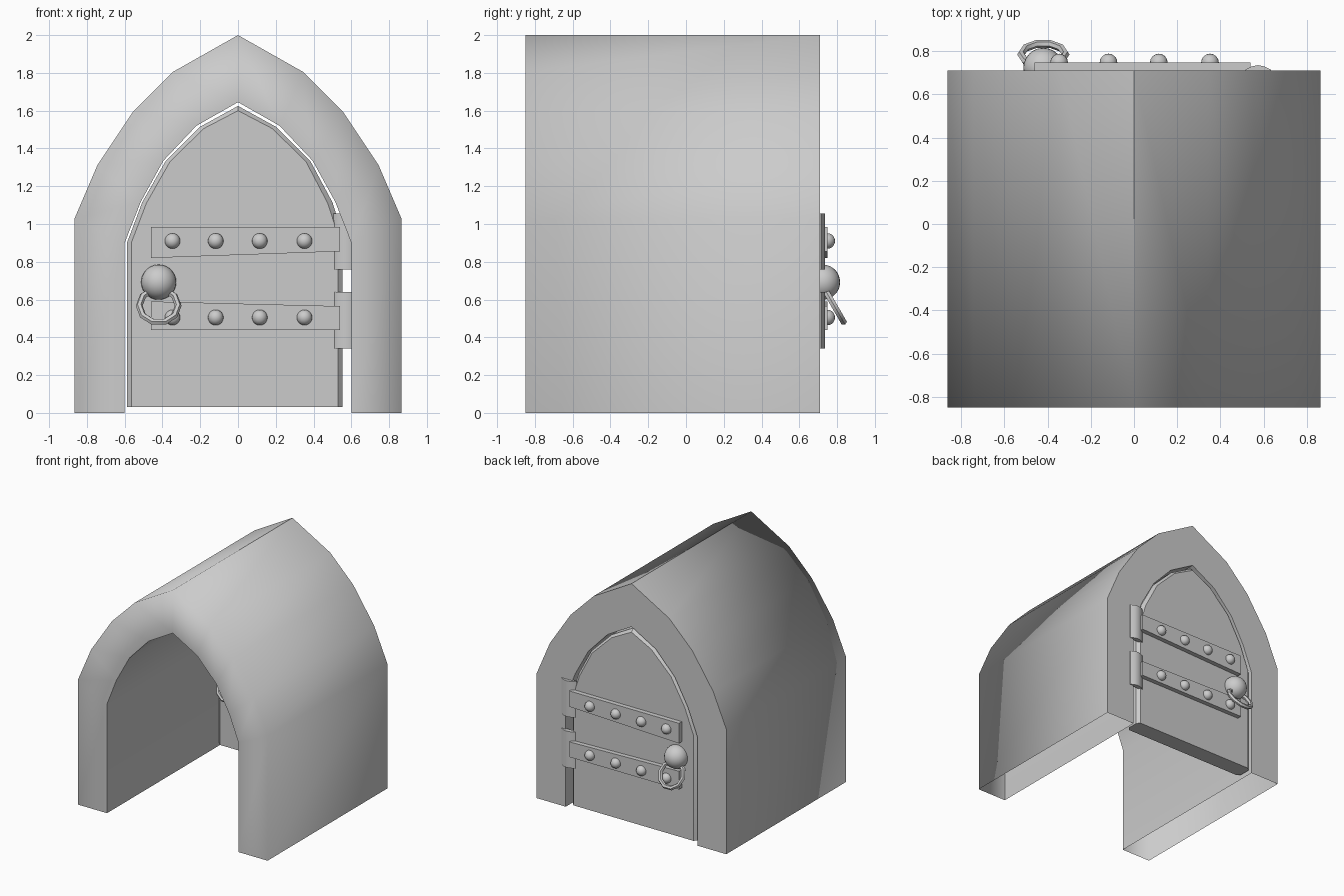
import bpy, bmesh, math

if "Cube" in bpy.data.objects:
    bpy.data.objects.remove(bpy.data.objects["Cube"])

grey = bpy.data.materials.new("stone grey")
grey.diffuse_color = (0.6, 0.6, 0.6, 1)
grey.use_nodes = True
grey.node_tree.nodes["Principled BSDF"].inputs["Base Color"].default_value = grey.diffuse_color
MID = 0.64  # middle plane of the door thickness


def finish(ob):
    ob.data.materials.append(grey)
    bpy.ops.object.select_all(action='DESELECT')
    ob.select_set(True)
    bpy.context.view_layer.objects.active = ob
    bpy.ops.object.shade_smooth_by_angle(angle=math.radians(35))
    return ob


def loft(name, rings, capped=True, skip=()):
    """Join matching rings of points; skip leaves out side faces by index."""
    bm = bmesh.new()
    loops = [[bm.verts.new(p) for p in r] for r in rings]
    n = len(loops[0])
    for a, b in zip(loops, loops[1:]):
        for i in range(n):
            if i not in skip:
                j = (i + 1) % n
                bm.faces.new((a[i], a[j], b[j], b[i]))
    if capped:
        bm.faces.new(loops[0])
        bm.faces.new(loops[-1])
    bmesh.ops.recalc_face_normals(bm, faces=bm.faces)
    me = bpy.data.meshes.new(name)
    bm.to_mesh(me)
    bm.free()
    ob = bpy.data.objects.new(name, me)
    bpy.context.collection.objects.link(ob)
    return finish(ob)


def at_y(points, y):
    return [(x, y, z) for x, z in points]


def ball(name, loc, r, seg, rings):
    bpy.ops.mesh.primitive_uv_sphere_add(radius=r, location=loc, segments=seg, ring_count=rings)
    ob = bpy.context.object
    ob.name = name
    return finish(ob)


def mirrored(half):
    """Half outline from the right foot to the apex, completed on the left."""
    return half + [(-x, z) for x, z in reversed(half[:-1])]


# Deep pointed vault, open under both walls
outer = mirrored([(0.865, 0), (0.865, 1.03), (0.745, 1.31), (0.555, 1.595), (0.345, 1.805), (0, 2)])
inner = mirrored([(0.6, 0), (0.6, 0.9), (0.515, 1.117), (0.395, 1.335), (0.22, 1.52), (0, 1.645)])
last = len(outer) - 1
loft("vault", [at_y(outer, -0.85), at_y(outer, 0.71), at_y(inner, 0.71),
               at_y(inner, -0.85), at_y(outer, -0.85)], capped=False, skip=(last,))
vault = bpy.data.objects["vault"]
bm = bmesh.new()
bm.from_mesh(vault.data)
bmesh.ops.remove_doubles(bm, verts=bm.verts, dist=1e-5)
bmesh.ops.recalc_face_normals(bm, faces=bm.faces)
bm.to_mesh(vault.data)
bm.free()

# Door leaf with chamfered rims, trimmed straight on the hinge side
small = [(0.53, 0.03), (0.53, 0.94), (0.475, 1.11), (0.36, 1.33), (0.182, 1.505), (0, 1.6),
         (-0.182, 1.505), (-0.36, 1.33), (-0.485, 1.11), (-0.565, 0.9), (-0.565, 0.03)]
big = [(0.552, 0.03), (0.552, 0.95), (0.5, 1.115), (0.382, 1.335), (0.2, 1.515), (0, 1.625),
       (-0.2, 1.515), (-0.382, 1.335), (-0.507, 1.115), (-0.588, 0.9), (-0.588, 0.03)]
loft("door", [at_y(small, 0.57), at_y(big, 0.595), at_y(big, 0.685), at_y(small, 0.71)])

# Hardware, the same on both faces of the door
for side, s in (("outer", 1), ("inner", -1)):
    # Tapered straps
    upper = [(-0.46, 0.82), (0.54, 0.855), (0.54, 0.985), (-0.46, 0.985)]
    lower = [(-0.46, 0.44), (0.54, 0.44), (0.54, 0.565), (-0.46, 0.59)]
    for label, strap in (("upper", upper), ("lower", lower)):
        loft(f"{side}_{label}_strap", [at_y(strap, MID + s * 0.065), at_y(strap, MID + s * 0.108)])

    # Rows of round studs
    for label, z in (("upper", 0.91), ("lower", 0.505)):
        for i, x in enumerate((-0.347, -0.118, 0.115, 0.352)):
            ball(f"{side}_{label}_stud_{i + 1}", (x, MID + s * 0.108, z), 0.041, 16, 10)

    # Curved hinge leaves
    curve = [(0.505, 0.065), (0.52, 0.078), (0.545, 0.09), (0.575, 0.096),
             (0.605, 0.09), (0.635, 0.074), (0.635, 0.06), (0.51, 0.055)]
    for label, z0, z1 in (("upper", 0.76, 1.055), ("lower", 0.34, 0.64)):
        loft(f"{side}_{label}_hinge", [[(x, MID + s * d, z) for x, d in curve] for z in (z0, z1)])

    # Knob with a tilted pull ring
    ball(f"{side}_knob", (-0.42, MID + s * 0.083, 0.692), 0.093, 24, 14)
    bpy.ops.mesh.primitive_torus_add(location=(-0.42, MID + s * 0.145, 0.567),
                                     rotation=(-s * math.radians(60), 0, 0),
                                     major_radius=0.103, minor_radius=0.018,
                                     major_segments=10, minor_segments=6)
    ring = bpy.context.object
    ring.name = f"{side}_pull_ring"
    finish(ring)
